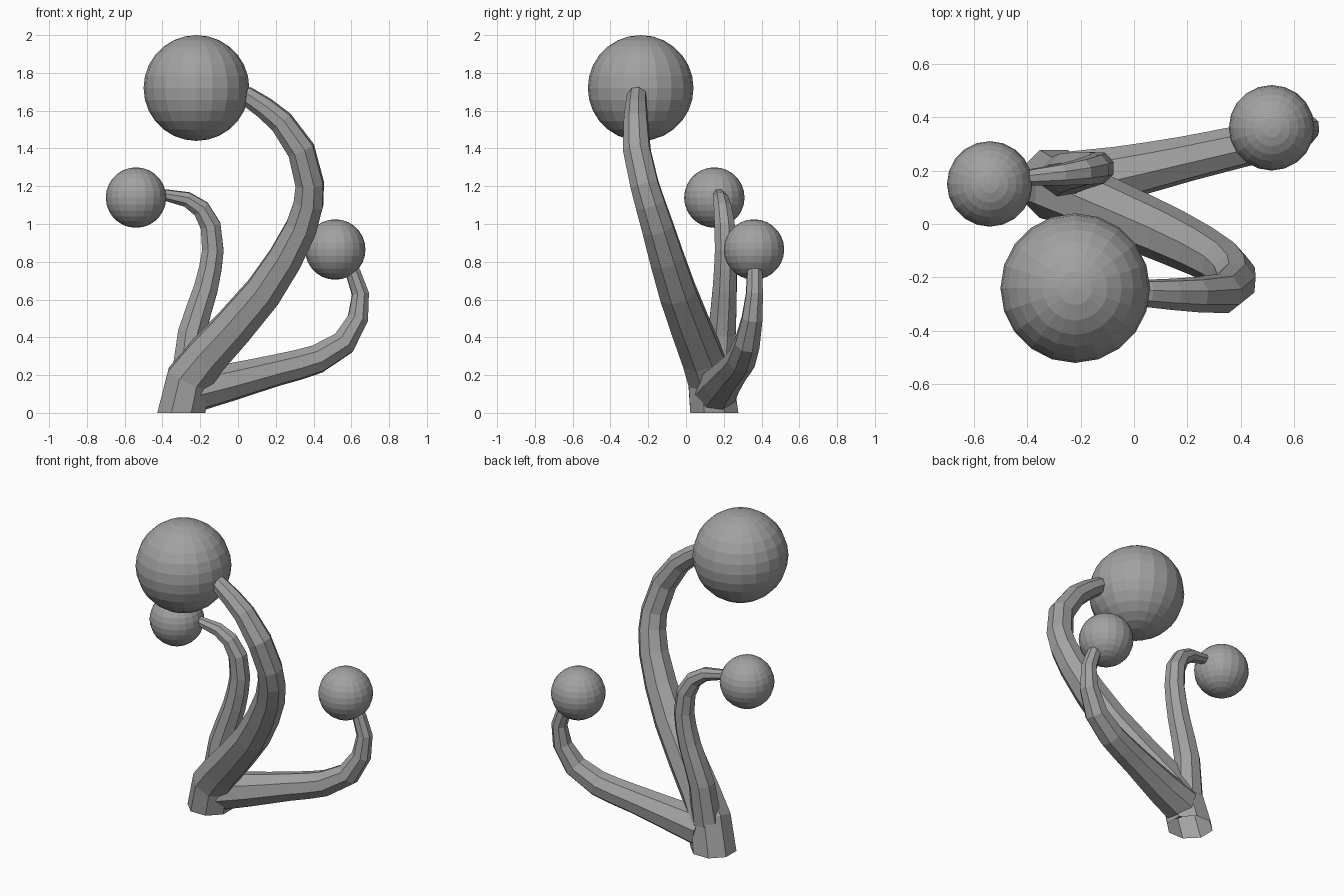
import bpy, bmesh, math
from mathutils import Vector

if "Cube" in bpy.data.objects:
    bpy.data.objects.remove(bpy.data.objects["Cube"])

SIDES = 8
grey = bpy.data.materials.new("dark_grey")
grey.diffuse_color = (0.36, 0.36, 0.36, 1)
grey.use_nodes = True
grey.node_tree.nodes["Principled BSDF"].inputs["Base Color"].default_value = grey.diffuse_color


def refine(path):
    """Add a smooth in-between point on the longer spans."""
    q = [Vector(p) for p in path]
    out = [q[0]]
    for i in range(1, len(q)):
        a, b = q[i - 1], q[i]
        if (b - a).length > 0.2 and 1 < i < len(q) - 1:
            out.append((9 * (a + b) - q[i - 2] - q[i + 1]) / 16)
        out.append(b)
    return out


def stalk(name, path, cap_start=True):
    """Tapered faceted tube; each path entry is (x, y, z, radius)."""
    path = refine(path)
    pts = [p.to_3d() for p in path]
    bm = bmesh.new()
    rings = []
    prev = Vector((0, 0, 1))
    u = Vector((math.cos(math.pi / 8), math.sin(math.pi / 8), 0))
    for i, p in enumerate(pts):
        if i == 0:
            t = Vector((0, 0, 1)) if p.z < 0.02 else (pts[1] - p).normalized()
        elif i == len(pts) - 1:
            t = (p - pts[i - 1]).normalized()
        else:
            t = ((p - pts[i - 1]).normalized() + (pts[i + 1] - p).normalized()).normalized()
        # carry the section frame along without twist
        u = prev.rotation_difference(t) @ u
        v = t.cross(u)
        prev = t
        r = path[i][3] * 1.06
        rings.append([bm.verts.new(p + r * (math.cos(a) * u + math.sin(a) * v))
                      for a in (2 * math.pi * k / SIDES for k in range(SIDES))])
    for a, b in zip(rings, rings[1:]):
        for k in range(SIDES):
            n = (k + 1) % SIDES
            bm.faces.new((a[k], a[n], b[n], b[k]))
    if cap_start:
        bm.faces.new(rings[0][::-1])
    bm.faces.new(rings[-1])
    me = bpy.data.meshes.new(name)
    bm.to_mesh(me)
    bm.free()
    me.materials.append(grey)
    bpy.context.collection.objects.link(bpy.data.objects.new(name, me))


def ball(name, loc, r):
    bpy.ops.mesh.primitive_uv_sphere_add(segments=20, ring_count=14, radius=r, location=loc)
    bpy.context.object.name = name
    bpy.context.object.data.materials.append(grey)


# Main curling stalk, open at the foot
stalk("main_stalk", [
    (-0.30, 0.15, 0.00, 0.13), (-0.26, 0.13, 0.18, 0.122),
    (-0.165, 0.085, 0.30, 0.112), (0.135, -0.045, 0.64, 0.10),
    (0.335, -0.15, 0.98, 0.085), (0.38, -0.22, 1.21, 0.075),
    (0.335, -0.26, 1.39, 0.072), (0.23, -0.265, 1.54, 0.063),
    (0.05, -0.26, 1.675, 0.05), (-0.06, -0.25, 1.71, 0.04)], cap_start=False)

# Left branch
stalk("left_branch", [
    (-0.27, 0.17, 0.18, 0.085), (-0.245, 0.19, 0.42, 0.075),
    (-0.17, 0.205, 0.66, 0.065), (-0.133, 0.21, 0.86, 0.058),
    (-0.145, 0.205, 0.99, 0.055), (-0.195, 0.195, 1.08, 0.048),
    (-0.27, 0.185, 1.13, 0.04), (-0.385, 0.175, 1.153, 0.03),
    (-0.46, 0.165, 1.15, 0.028)])

# Right branch
stalk("right_branch", [
    (-0.22, 0.16, 0.12, 0.11), (-0.05, 0.19, 0.16, 0.098),
    (0.20, 0.245, 0.225, 0.082), (0.42, 0.295, 0.285, 0.075),
    (0.56, 0.325, 0.37, 0.067), (0.635, 0.35, 0.50, 0.055),
    (0.648, 0.362, 0.63, 0.045), (0.61, 0.363, 0.74, 0.04),
    (0.55, 0.36, 0.82, 0.033)])

# Balls at the tips
ball("large_ball", (-0.22, -0.24, 1.72), 0.28)
ball("left_ball", (-0.54, 0.15, 1.14), 0.16)
ball("right_ball", (0.515, 0.36, 0.865), 0.16)
